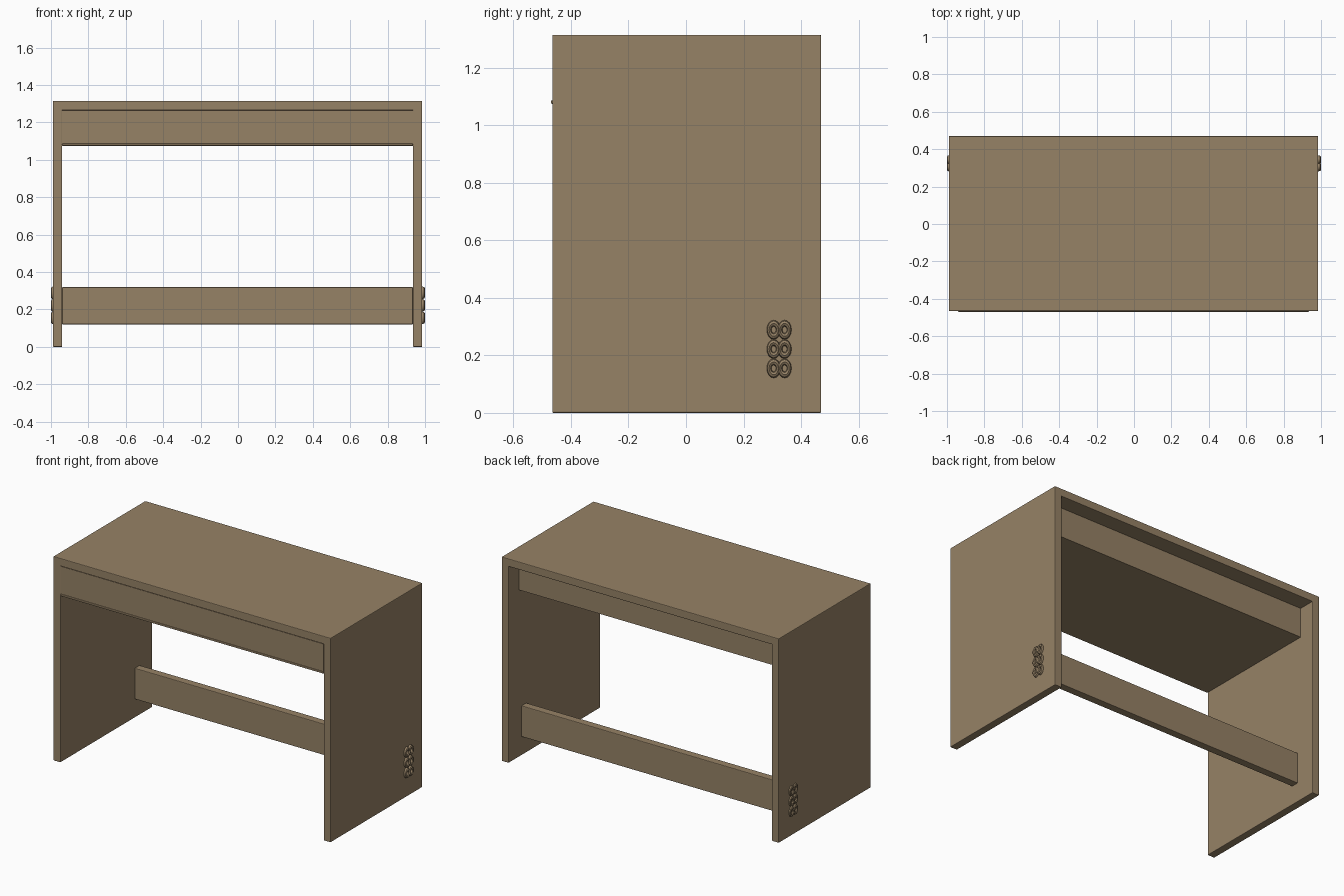
import bpy
import math

# Remove the default cube
cube = bpy.data.objects.get("Cube")
if cube:
    bpy.data.objects.remove(cube, do_unlink=True)

# Single wood colour
wood = bpy.data.materials.new("tan_wood")
wood.use_nodes = True
colour = (0.305, 0.223, 0.133, 1)
wood.diffuse_color = colour
bsdf = wood.node_tree.nodes["Principled BSDF"]
bsdf.inputs["Base Color"].default_value = colour
bsdf.inputs["Roughness"].default_value = 0.8


def board(name, x, y, z, bevel=0.004):
    """Box spanning the given (min, max) ranges, with softened edges."""
    spans = (x, y, z)
    bpy.ops.mesh.primitive_cube_add(size=1, location=[(a + b) / 2 for a, b in spans])
    ob = bpy.context.object
    ob.name = name
    ob.scale = [b - a for a, b in spans]
    bpy.ops.object.transform_apply(location=False, rotation=False, scale=True)
    ob.data.materials.append(wood)
    if bevel:
        mod = ob.modifiers.new("soft_edges", "BEVEL")
        mod.width = bevel
        mod.segments = 2
    return ob


LEFT, RIGHT, THICK = 0.985, -0.99, 0.05
FRONT, BACK, HEIGHT = -0.465, 0.47, 1.315
inner = (RIGHT + THICK, LEFT - THICK)
UNDER = 1.075

# Top and side panels
board("desk_top", (RIGHT, LEFT), (FRONT, BACK), (HEIGHT - THICK, HEIGHT))
board("left_side", (inner[1], LEFT), (FRONT, BACK), (0, HEIGHT - 0.005))
board("right_side", (RIGHT, inner[0]), (FRONT, BACK), (0, HEIGHT - 0.005))

# Closed storage box under the top, flush at the front and set in at the back
board("storage_box", inner, (FRONT, 0.365), (UNDER, HEIGHT - THICK), 0)
board("front_lip", inner, (FRONT - 0.005, FRONT + 0.01), (UNDER, UNDER + 0.012))

# Low stretcher rail between the sides
board("stretcher_rail", inner, (0.29, 0.34), (0.12, 0.32))

# Small ring-shaped joint fittings on the outside of both sides
for side, face, depth in (("left", LEFT, 0.015), ("right", RIGHT, 0.010)):
    for row in range(3):
        for col in range(2):
            bpy.ops.mesh.primitive_torus_add(
                major_segments=16, minor_segments=8, major_radius=0.016,
                minor_radius=0.008, location=(face, 0.305 + 0.038 * col, 0.155 + 0.067 * row),
                rotation=(0, math.pi / 2, 0))
            ring = bpy.context.object
            ring.name = f"{side}_fitting_{row + 1}_{col + 1}"
            ring.scale = (1.4, 1, depth / 0.008)
            bpy.ops.object.transform_apply(location=False, rotation=True, scale=True)
            ring.data.materials.append(wood)
            bpy.ops.object.shade_smooth_by_angle()
